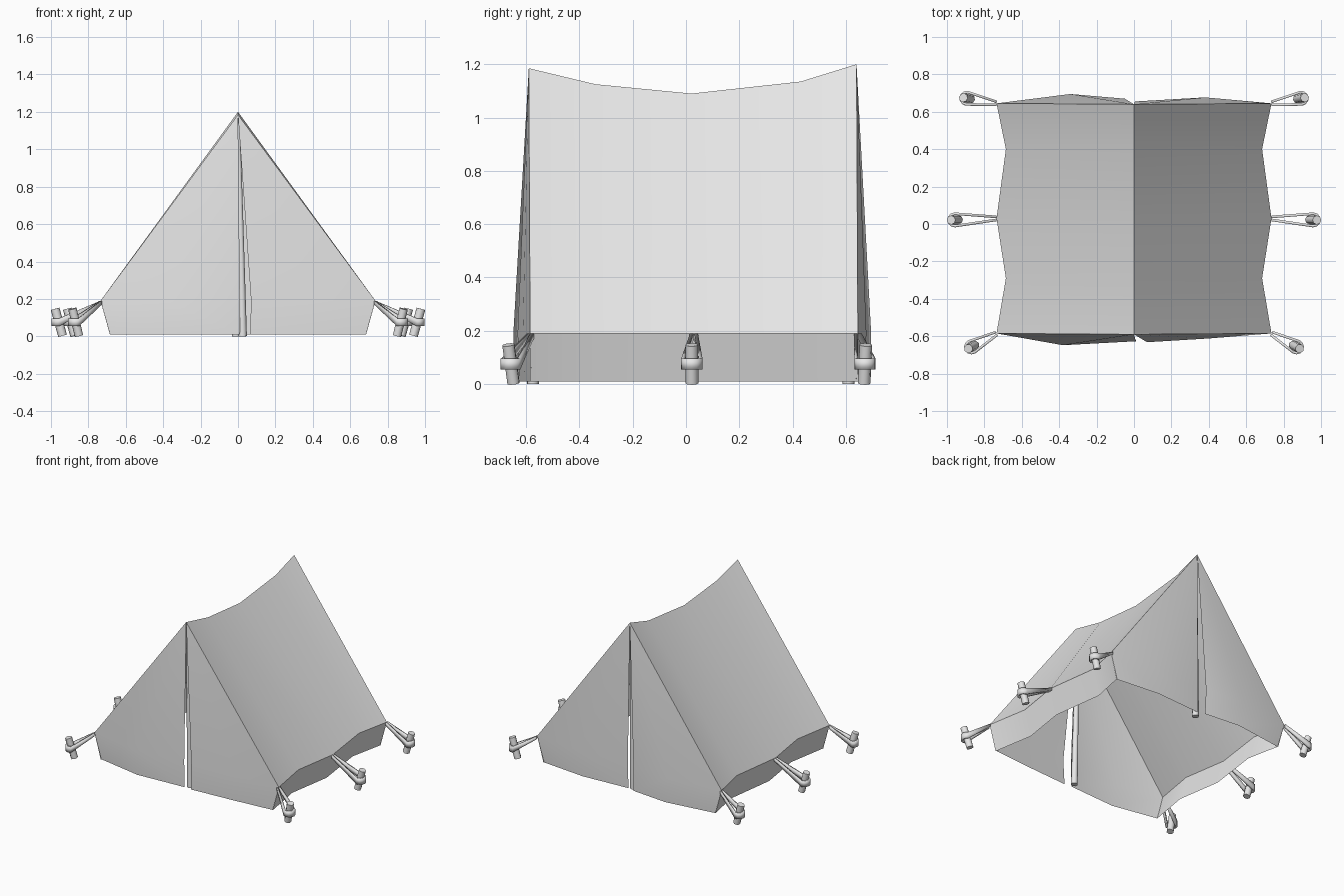
import bpy, bmesh, math
from mathutils import Vector

if "Cube" in bpy.data.objects:
    bpy.data.objects.remove(bpy.data.objects["Cube"])

GREY = (0.8, 0.8, 0.8, 1)
canvas_mat = bpy.data.materials.new("light_grey")
canvas_mat.use_nodes = True
canvas_mat.diffuse_color = GREY
canvas_mat.node_tree.nodes["Principled BSDF"].inputs["Base Color"].default_value = GREY

EAVE_Z, HEM_Z = 0.19, 0.01


def finish(name, bm, angle=30, outward=None):
    """Turn a bmesh into a shaded, coloured object."""
    bmesh.ops.recalc_face_normals(bm, faces=bm.faces)
    if outward:
        total = sum((f.normal * f.calc_area() for f in bm.faces), Vector())
        if total.dot(Vector(outward)) < 0:
            bmesh.ops.reverse_faces(bm, faces=bm.faces)
    mesh = bpy.data.meshes.new(name)
    bm.to_mesh(mesh)
    bm.free()
    mesh.materials.append(canvas_mat)
    ob = bpy.data.objects.new(name, mesh)
    bpy.context.scene.collection.objects.link(ob)
    bpy.ops.object.select_all(action='DESELECT')
    ob.select_set(True)
    bpy.context.view_layer.objects.active = ob
    bpy.ops.object.shade_smooth_by_angle(angle=math.radians(angle))
    return ob


def sheet(name, row_a, row_b, outward):
    """Cloth strip joining two rows of points."""
    bm = bmesh.new()
    a = [bm.verts.new(p) for p in row_a]
    b = [bm.verts.new(p) for p in row_b]
    for i in range(len(a) - 1):
        bm.faces.new((a[i], a[i + 1], b[i + 1], b[i]))
    return finish(name, bm, 30, outward)


def rod(name, base, top, r_base, r_top):
    """Eight-sided rod between two points."""
    base, top = Vector(base), Vector(top)
    axis = top - base
    bm = bmesh.new()
    bmesh.ops.create_cone(bm, cap_ends=True, segments=8, radius1=r_base,
                          radius2=r_top, depth=axis.length)
    bm.transform(axis.to_track_quat('Z', 'Y').to_matrix().to_4x4())
    bmesh.ops.translate(bm, verts=bm.verts, vec=(base + top) / 2)
    return finish(name, bm, 50)


# Sagging ridge, scalloped eaves and tucked-in hem
ridge = [(0, -0.59, 1.185), (0, -0.34, 1.125), (0, 0.02, 1.09),
         (0, 0.43, 1.135), (0, 0.64, 1.2)]
eave = [(0.735, -0.585), (0.685, -0.29), (0.735, 0.03), (0.685, 0.4), (0.735, 0.645)]
TUCK = 0.05

for side, label in ((1, "left"), (-1, "right")):
    eave_row = [(side * x, y, EAVE_Z) for x, y in eave]
    hem_row = [(side * (x - TUCK), y, HEM_Z) for x, y in eave]
    sheet(label + "_roof", ridge, eave_row, (side, 0, 1))
    sheet(label + "_skirt", eave_row, hem_row, (side, 0, 0))

# Door flaps: apex, outer corner, bulging middle and free edge at the slit
flaps = {
    "front_left_flap": (ridge[0], (0.735, -0.585), (0.4, -0.612), (0.07, -0.632)),
    "front_right_flap": (ridge[0], (-0.735, -0.585), (-0.38, -0.648), (0.01, -0.627)),
    "back_left_flap": (ridge[-1], (0.735, 0.645), (0.38, 0.677), (0.005, 0.655)),
    "back_right_flap": (ridge[-1], (-0.735, 0.645), (-0.34, 0.695), (-0.05, 0.67)),
}
for name, (apex, *row) in flaps.items():
    bm = bmesh.new()
    tip = bm.verts.new(apex)
    upper = [bm.verts.new((x, y, EAVE_Z)) for x, y in row]
    lower = [bm.verts.new((x * (1 - TUCK / 0.735), y * 0.99, HEM_Z)) for x, y in row]
    for i in range(2):
        bm.faces.new((tip, upper[i], upper[i + 1]))
        bm.faces.new((upper[i], lower[i], lower[i + 1], upper[i + 1]))
    finish(name, bm, 35, (0, apex[1], 0))

# Tent poles behind each slit
rod("front_pole", (0.025, -0.575, 0), (0, -0.57, 1.14), 0.023, 0.012)
rod("back_pole", (-0.01, 0.61, 0), (0, 0.62, 1.15), 0.023, 0.012)


def guy_rope(name, anchor, peg):
    """Flat loop of webbing from the eave round a peg."""
    a, c = Vector(anchor), Vector(peg)
    flat = Vector((c.x - a.x, c.y - a.y, 0)).normalized()
    across = Vector((-flat.y, flat.x, 0))
    steps, radius = 6, 0.033
    path = [a + across * -0.008]
    for i in range(steps + 1):
        t = -math.pi / 2 + math.pi * i / steps
        path.append(c + radius * (flat * math.cos(t) + across * math.sin(t)))
    path.append(a + across * 0.008)
    bm = bmesh.new()
    pairs = []
    for i, p in enumerate(path):
        at_eave = i in (0, len(path) - 1)
        half = Vector((0, 0, 0.01 if at_eave else 0.021))
        pairs.append((bm.verts.new(p - half), bm.verts.new(p + half)))
    for (l0, u0), (l1, u1) in zip(pairs, pairs[1:]):
        bm.faces.new((l0, l1, u1, u0))
    ob = finish(name, bm, 40)
    solid = ob.modifiers.new("webbing", 'SOLIDIFY')
    solid.thickness = 0.014
    solid.offset = 0


# Pegs lean away from the tent, each held by a rope loop
pegs = {"front": (eave[0], (0.868, -0.657)), "middle": (eave[2], (0.958, 0.022)),
        "back": (eave[4], (0.893, 0.672))}
for side, label in ((1, "left"), (-1, "right")):
    for place, (corner, spot) in pegs.items():
        anchor = Vector((side * corner[0], corner[1], EAVE_Z - 0.01))
        centre = Vector((side * spot[0], spot[1], 0.075))
        lean = Vector((centre.x - anchor.x, centre.y - anchor.y, 0)).normalized() * 0.02
        rise = Vector((0, 0, 0.072)) + lean
        rod(f"{place}_{label}_peg", centre - rise, centre + rise, 0.024, 0.024)
        guy_rope(f"{place}_{label}_rope", anchor, centre)
